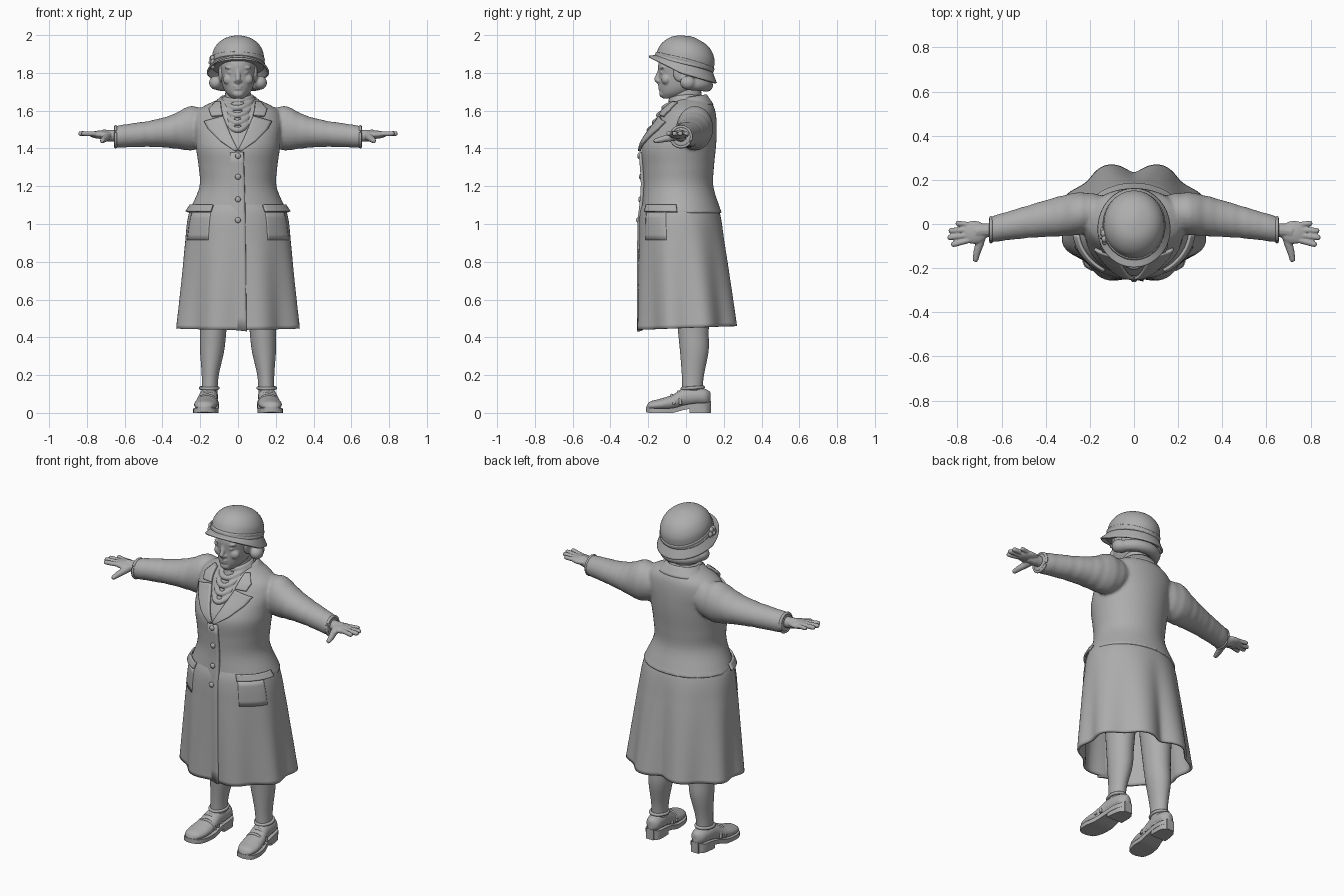
import bpy, bmesh, math
from mathutils import Vector as V, Matrix

if "Cube" in bpy.data.objects:
    bpy.data.objects.remove(bpy.data.objects["Cube"])

grey = bpy.data.materials.new("plain grey")
grey.use_nodes = True
grey.diffuse_color = (0.42, 0.42, 0.42, 1)
grey.node_tree.nodes["Principled BSDF"].inputs["Base Color"].default_value = grey.diffuse_color
TAU = math.tau
SIDES = ((1, "left"), (-1, "right"))


# --- helpers ---
def finish(name, bm, solid=0, voxel=0, relax=0, angle=50):
    """Turn a bmesh into a smooth shaded object."""
    bmesh.ops.recalc_face_normals(bm, faces=bm.faces)
    me = bpy.data.meshes.new(name)
    bm.to_mesh(me)
    bm.free()
    me.materials.append(grey)
    me.polygons.foreach_set("use_smooth", [True] * len(me.polygons))
    me.set_sharp_from_angle(angle=math.radians(angle))
    ob = bpy.data.objects.new(name, me)
    bpy.context.collection.objects.link(ob)
    if solid:
        m = ob.modifiers.new("thickness", "SOLIDIFY")
        m.thickness, m.offset = solid, 0
    if voxel:
        m = ob.modifiers.new("blend", "REMESH")
        m.mode, m.voxel_size, m.use_smooth_shade = "VOXEL", voxel, True
    if relax:
        m = ob.modifiers.new("relax", "SMOOTH")
        m.factor, m.iterations = 0.5, relax


def sample(keys, t):
    """Smooth interpolation of rows whose first entry is the parameter."""
    keys = sorted(keys)
    t = min(max(t, keys[0][0]), keys[-1][0])
    i = max(j for j in range(len(keys) - 1) if keys[j][0] <= t)
    a, b = keys[i], keys[i + 1]
    p, q = keys[max(i - 1, 0)], keys[min(i + 2, len(keys) - 1)]
    h = b[0] - a[0]
    u = (t - a[0]) / h
    out = []
    for k in range(1, len(a)):
        m0 = (b[k] - p[k]) / (b[0] - p[0]) * h
        m1 = (q[k] - a[k]) / (q[0] - a[0]) * h
        out.append(a[k] * (1 + 2 * u) * (1 - u) ** 2 + m0 * u * (1 - u) ** 2
                   + b[k] * u * u * (3 - 2 * u) + m1 * u * u * (u - 1))
    return out


def span(a, b, n):
    return [a + (b - a) * i / (n - 1) for i in range(n)]


def ring(c, u, v, n=32):
    return [V(c) + V(u) * math.cos(TAU * i / n) + V(v) * math.sin(TAU * i / n) for i in range(n)]


def skin(bm, rows, cap=True, loop=True):
    vs = [[bm.verts.new(p) for p in r] for r in rows]
    n = len(rows[0])
    for a, b in zip(vs, vs[1:]):
        for i in range(n if loop else n - 1):
            j = (i + 1) % n
            bm.faces.new((a[i], a[j], b[j], b[i]))
    if cap:
        bm.faces.new(vs[0][::-1])
        bm.faces.new(vs[-1])
    return bm


def blob(bm, loc, size):
    m = Matrix.Translation(loc) @ Matrix.Diagonal((*size, 1))
    bmesh.ops.create_uvsphere(bm, u_segments=20, v_segments=12, radius=1, matrix=m)


def tube(bm, path, radius, n=12, closed=False):
    """Round tube along a path; radius is a function of 0..1."""
    path, rows = [V(p) for p in path], []
    last = len(path) - 1
    for i, p in enumerate(path):
        t = (path[(i + 1) % len(path)] - path[i - 1]) if closed else path[min(i + 1, last)] - path[max(i - 1, 0)]
        t.normalize()
        side = t.cross(V((0, 0, 1)) if abs(t.z) < 0.9 else V((0, 1, 0))).normalized()
        r = radius(i / last)
        rows.append(ring(p, side * r, side.cross(t) * r, n))
    skin(bm, rows + rows[:1] if closed else rows, not closed)
    bmesh.ops.remove_doubles(bm, verts=bm.verts, dist=1e-5)


def body_rows(keys, n=40, seg=48):
    """Horizontal rings from rows of height, centre, half width, front, back."""
    rows = []
    for z in span(keys[0][0], keys[-1][0], n):
        x, rx, f, b = sample(keys, z)
        rows.append(ring((x, (f + b) / 2, z), (rx, 0, 0), (0, (b - f) / 2, 0), seg))
    return rows


# --- coat surfaces ---
JACKET = [(1.055, 0, .264, -.236, .192), (1.09, 0, .248, -.234, .178), (1.2, 0, .204, -.226, .145),
          (1.3, 0, .208, -.230, .148), (1.4, 0, .222, -.236, .158), (1.46, 0, .226, -.212, .162),
          (1.54, 0, .235, -.158, .162), (1.6, 0, .215, -.122, .155), (1.635, 0, .16, -.09, .14),
          (1.665, 0, .09, -.06, .11)]
SKIRT = [(.44, 0, .324, -.252, .268), (.7, 0, .298, -.25, .234), (.9, 0, .277, -.246, .203),
         (1.06, 0, .252, -.238, .172), (1.14, 0, .205, -.21, .13)]


def coat(keys, th, z, off=0):
    """Point on the jacket or on the pleated skirt, by angle and height."""
    x, rx, f, b = sample(keys, z)
    k = 1
    if keys is SKIRT:
        t = min(max((1.06 - z) / .6, 0), 1)
        k -= .05 * t * math.cos(8 * th) + .1 * t * math.exp(-((th - TAU / 4) / .17) ** 2)
    return V(((rx * k + off) * math.cos(th), (f + b) / 2 + ((b - f) / 2 * k + off) * math.sin(th), z))


def front(x, z, off=0):
    """Foremost point of the coat at x and z."""
    ys = []
    for keys in [JACKET] * (z > 1.06) + [SKIRT] * (z < 1.14):
        c = min(max(x / sample(keys, z)[1], -.97), .97)
        ys.append(coat(keys, -math.acos(c), z).y)
    return V((x, min(ys) - off, z))


def strip(name, inner, outer, off, thick=.012, buried=0):
    """Cloth panel between two front outlines, laid on the coat."""
    rows = []
    for (a, b) in zip(zip(inner, inner[1:]), zip(outer, outer[1:])):
        for t in span(0, 1, 6):
            p, q = V(a[0]).lerp(V(a[1]), t), V(b[0]).lerp(V(b[1]), t)
            rows.append([front(*p.lerp(q, s), off - buried * (1 - s)) for s in span(0, 1, 8)])
    bm = skin(bmesh.new(), rows, False, False)
    bmesh.ops.remove_doubles(bm, verts=bm.verts, dist=1e-5)
    finish(name, bm, solid=thick)


# Jacket body with both sleeves blended in
bm = skin(bmesh.new(), body_rows(JACKET))
SLEEVE = [(.1, -.02, .12, 1.46, 1.59), (.2, -.04, .14, 1.40, 1.618), (.26, -.05, .142, 1.39, 1.622),
          (.35, -.056, .122, 1.402, 1.578), (.46, -.062, .09, 1.408, 1.548), (.56, -.072, .06, 1.406, 1.533),
          (.655, -.084, .032, 1.404, 1.518)]
for s, side in SIDES:
    rows = []
    for x in span(.1, .655, 50):
        f, b, lo, hi = sample(SLEEVE, x)
        w = 1 + .018 * math.sin(x * 95) * math.sin(x * 23)
        rows.append(ring((s * x, (f + b) / 2, (lo + hi) / 2), (0, (b - f) / 2 * w, 0), (0, 0, (hi - lo) / 2 * w)))
    skin(bm, rows)
finish("jacket", bm, voxel=.009, relax=3)

# Flared skirt of the coat, open below
rows = []
for z in span(1.14, .45, 36):
    low = max(0, (.7 - z) / .25)
    rows.append([coat(SKIRT, TAU * i / 128, z) + V((0, 0, .01 * low * math.sin(TAU * i / 128)))
                 for i in range(128)])
finish("coat_skirt", skin(bmesh.new(), rows, False), solid=.014)

# Button placket, overlapping to one side
strip("front_placket", [(-.07, 1.38), (-.08, 1.1), (-.08, .8), (-.08, .445)],
      [(.03, 1.38), (.038, 1.1), (.042, .8), (.045, .432)], .008, .016, .024)
bm = bmesh.new()
for z in (1.36, 1.25, 1.13, 1.02):
    blob(bm, front(0, z, .012), (.015, .01, .015))
finish("buttons", bm)

for s, side in SIDES:
    # Notched lapel and collar leaf
    strip(side + "_lapel", [(s * .078, 1.57), (s * .055, 1.51), (s * .03, 1.45), (0, 1.39)],
          [(s * .178, 1.542), (s * .155, 1.50), (s * .095, 1.44), (s * .015, 1.385)], .01, .014)
    strip(side + "_collar_leaf", [(s * .092, 1.645), (s * .088, 1.61), (s * .08, 1.575)],
          [(s * .115, 1.645), (s * .152, 1.605), (s * .14, 1.57)], .012, .016)
    # Pocket and its flap, wrapped round the hip
    for name, keys, lo, hi, a, b, off, flare in (("pocket", SKIRT, .915, 1.06, -.98, -.35, .003, 0),
                                                 ("pocket_flap", JACKET, 1.065, 1.1, -1.02, -.1, .008, .2)):
        rows = []
        for z in span(hi, lo, 6):
            pts = [coat(keys, th, z, off + (hi - z) * flare) for th in span(a, b, 16)]
            rows.append([V((s * p.x, p.y, p.z)) for p in pts])
        finish(side + "_" + name, skin(bmesh.new(), rows, False, False), solid=.012)

# Collar lying round the back of the neck
rows = []
for t in span(0, 1, 6):
    rows.append([V(((.084 + .062 * t) * math.cos(th), .03 + (.074 + .036 * t) * math.sin(th),
                    1.67 + .012 * math.sin(th) - .052 * t)) for th in span(-.6, math.pi + .6, 36)])
finish("collar", skin(bmesh.new(), rows, False, False), solid=.014)

# Neck and draped scarf
finish("neck", skin(bmesh.new(), body_rows([(1.54, 0, .085, -.12, .1), (1.62, 0, .075, -.10, .085),
                                            (1.72, 0, .065, -.07, .08)], 10)))
bm = bmesh.new()
for i in range(5):
    path = []
    for th in span(0, TAU * 47 / 48, 48):
        f = max(0, -math.sin(th)) ** 1.5
        x, y, z = math.cos(th) * (.07 + .006 * i), math.sin(th) * .075, 1.665 - .009 * i - f * (.012 + .03 * i)
        path.append((x, y + f * (front(x, z).y - .006 - y), z + .005 * math.cos(th)))
    tube(bm, path, lambda t: .016, 10, True)
finish("scarf", bm, voxel=.005, relax=2)

# Head with modelled face
bm = skin(bmesh.new(), body_rows([(1.665, 0, .03, -.125, -.04), (1.69, 0, .06, -.137, .03),
                                  (1.725, 0, .08, -.142, .08), (1.78, 0, .091, -.143, .105),
                                  (1.85, 0, .096, -.146, .12), (1.92, 0, .08, -.11, .1)], 24))
tube(bm, [(0, -.132, 1.835), (0, -.142, 1.8), (0, -.157, 1.765), (0, -.14, 1.75)],
     lambda t: .011 + .004 * t)
blob(bm, (0, -.125, 1.69), (.03, .017, .02))
blob(bm, (0, -.138, 1.729), (.025, .01, .006))
blob(bm, (0, -.137, 1.716), (.021, .01, .007))
for s, side in SIDES:
    blob(bm, (s * .013, -.144, 1.757), (.009, .011, .008))
    blob(bm, (s * .046, -.104, 1.765), (.035, .027, .03))
    blob(bm, (s * .038, -.123, 1.828), (.032, .017, .009))
    blob(bm, (s * .037, -.125, 1.802), (.018, .012, .007))
finish("head", bm, voxel=.0045, relax=4)

# Rolled hair with a curl at each ear
bm = bmesh.new()
tube(bm, [(.105 * math.cos(t), .02 + .09 * math.sin(t), 1.742 - .008 * math.sin(t))
          for t in span(-.1, math.pi + .1, 30)], lambda t: .034)
for s, side in SIDES:
    blob(bm, (s * .118, .01, 1.748), (.036, .042, .037))
    blob(bm, (s * .088, -.03, 1.80), (.016, .04, .05))
finish("hair", bm, voxel=.007, relax=2)

# Tilted bell hat, band and side rosette
tilt = Matrix.Translation((0, -.015, 1.828)) @ Matrix.Rotation(-.28, 4, "X")
CROWN = [(0, .137, .158), (.05, .138, .156), (.09, .131, .146), (.13, .105, .116),
         (.155, .066, .075), (.17, .012, .014)]
rows = []
for z in span(0, .17, 24):
    rx, ry = sample(CROWN, z)
    rows.append([tilt @ p for p in ring((0, 0, z), (rx, 0, 0), (0, ry, 0), 64)])
finish("hat_crown", skin(bmesh.new(), rows))
rows = []
for t in span(0, 1, 8):
    rows.append([tilt @ V(((.132 + .029 * t) * math.cos(a), (.15 + .04 * t) * math.sin(a),
                           .022 - .054 * t + .038 * t * max(0, -math.sin(a)))) for a in span(0, TAU * 63 / 64, 64)])
finish("hat_brim", skin(bmesh.new(), rows, False), solid=.01)
bm = bmesh.new()
for i, z in enumerate((.024, .04)):
    tube(bm, [tilt @ V((.136 * math.cos(a), .155 * math.sin(a), z + .005 * math.sin(2 * a + i)))
              for a in span(0, TAU * 47 / 48, 48)], lambda t: .008, 8, True)
finish("hat_band", bm, voxel=.005, relax=3)
bm = bmesh.new()
for i in range(6):
    a = TAU * i / 6
    blob(bm, (-.136 - .004 * math.cos(a), -.055 + .024 * math.cos(a), 1.856 + .024 * math.sin(a)), (.013, .017, .017))
blob(bm, (-.144, -.057, 1.856), (.012, .013, .013))
finish("hat_rosette", bm)

for s, side in SIDES:
    # Cuff
    bm = bmesh.new()
    tube(bm, ring((s * .648, -.026, 1.462), (0, .054, 0), (0, 0, .054), 32), lambda t: .008, 8, True)
    finish(side + "_cuff", bm)
    # Hand: wrist, palm, four fingers and thumb
    bm = bmesh.new()
    tube(bm, [(s * .62, -.026, 1.466), (s * .69, -.03, 1.468), (s * .72, -.035, 1.472)], lambda t: .033 - .004 * t)
    blob(bm, (s * .725, -.038, 1.473), (.062, .053, .022))
    for base, tip, x, r in ((-.07, -.095, .828, .013), (-.049, -.062, .845, .0135),
                            (-.027, -.03, .84, .013), (-.004, .004, .808, .012)):
        a, b = V((s * .735, base, 1.476)), V((s * x, tip, 1.479))
        tube(bm, [a.lerp(b, t) for t in (0, .3, .6, .85, .96, 1)],
             lambda t: r * (1 if t < .7 else .85 if t < .9 else .45))
    tube(bm, [(s * .69, -.045, 1.465), (s * .70, -.09, 1.456), (s * .712, -.13, 1.447),
              (s * .718, -.16, 1.44), (s * .72, -.17, 1.438)], lambda t: .023 - .013 * t)
    finish(side + "_hand", bm, voxel=.0045, relax=2)

    # Leg
    keys = [(.06, s * .152, .043, -.02, .09), (.13, s * .15, .042, -.02, .088), (.2, s * .147, .045, -.022, .095),
            (.33, s * .137, .064, -.032, .12), (.43, s * .132, .07, -.042, .12), (.65, s * .125, .085, -.06, .13)]
    finish(side + "_leg", skin(bmesh.new(), body_rows(keys, 24, 32)))

    # Shoe upper, lofted from toe to heel
    SHOE = [(-.21, .178, .012, .018, .035), (-.195, .177, .042, .014, .058), (-.14, .172, .061, .012, .074),
            (-.07, .165, .058, .014, .097), (-.01, .158, .05, .03, .132), (.06, .153, .048, .04, .135),
            (.11, .15, .038, .042, .125), (.13, .15, .012, .05, .11)]
    rows = []
    for y in span(-.21, .13, 30):
        x, w, lo, hi = sample(SHOE, y)
        rows.append(ring((s * x, y, (lo + hi) / 2), (w, 0, 0), (0, 0, (hi - lo) / 2), 24))
    finish(side + "_shoe", skin(bmesh.new(), rows), voxel=.006, relax=2)
    # Sole welt and block heel
    bm = bmesh.new()
    for y0, y1, heel in ((-.212, .13, False), (.018, .132, True)):
        rows = []
        for y in span(y0, y1, 20):
            x, w, lo, hi = sample(SHOE, y)
            w = max(w, .022) + .002 if heel else w + .004
            bottom = 0 if heel else max(0, lo - .014)
            top = lo + .012
            rows.append([(s * x + k * w, y, z) for k, z in ((-1, bottom), (1, bottom), (1, top), (-1, top))])
        skin(bm, rows)
    finish(side + "_sole", bm, angle=35)
    # Ankle roll and instep straps
    bm = bmesh.new()
    tube(bm, ring((s * .152, .036, .132), (.046, 0, 0), (0, .056, .004), 32), lambda t: .009, 8, True)
    for y, z, w in ((-.04, .112, .05), (-.075, .094, .055)):
        tube(bm, [(s * .163 + w * math.cos(t), y + .012 * (1 - math.sin(t)), .045 + (z - .045) * math.sin(t))
                  for t in span(0, math.pi, 16)], lambda t: .008, 8)
    finish(side + "_shoe_straps", bm)
